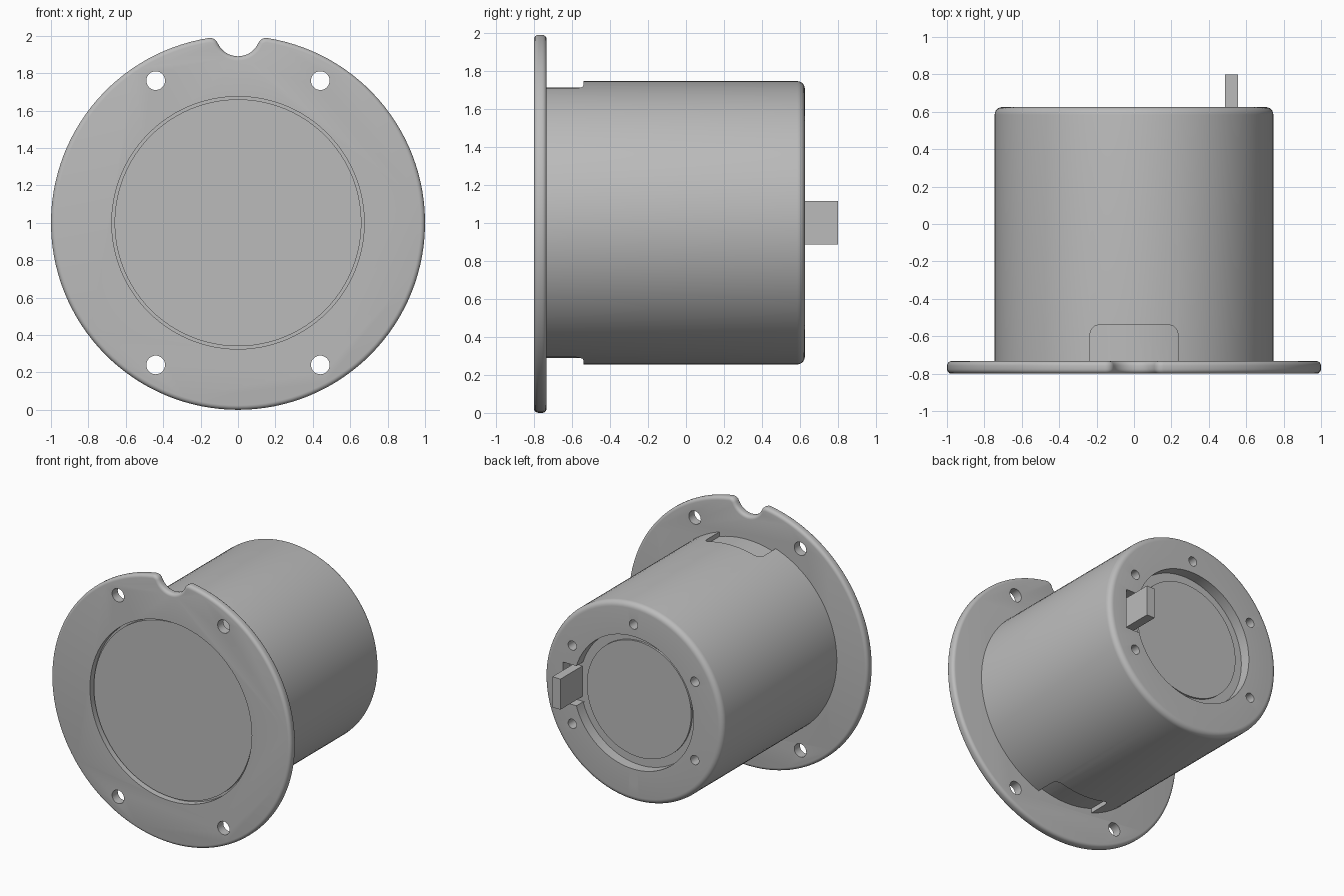
import bpy, bmesh
from math import sin, cos, pi, radians, asin, atan2
from mathutils import Matrix, Vector

old = bpy.data.objects.get("Cube")
if old:
    bpy.data.objects.remove(old, do_unlink=True)

gray = bpy.data.materials.new("plain gray")
gray.use_nodes = True
gray.diffuse_color = (0.5, 0.5, 0.5, 1)
gray.node_tree.nodes["Principled BSDF"].inputs["Base Color"].default_value = (0.5, 0.5, 0.5, 1)

AXIS = Vector((0, 0, 1))  # every part is built round the y axis, then lifted


def make(name, bm):
    bmesh.ops.recalc_face_normals(bm, faces=bm.faces)
    bmesh.ops.translate(bm, verts=bm.verts, vec=AXIS)
    me = bpy.data.meshes.new(name)
    bm.to_mesh(me)
    bm.free()
    me.materials.append(gray)
    ob = bpy.data.objects.new(name, me)
    bpy.context.collection.objects.link(ob)
    return ob


def arc(cx, cy, r, a0, a1, n):
    return [(cx + r * cos(a0 + (a1 - a0) * i / n), cy + r * sin(a0 + (a1 - a0) * i / n))
            for i in range(n + 1)]


def lathe(name, profile, steps=96):
    """Spin (radius, y) points round the y axis; both ends lie on the axis."""
    bm = bmesh.new()
    vs = [bm.verts.new((r, y, 0)) for r, y in profile]
    es = [bm.edges.new(p) for p in zip(vs, vs[1:])]
    bmesh.ops.spin(bm, geom=vs + es, cent=(0, 0, 0), axis=(0, 1, 0),
                   angle=2 * pi, steps=steps, use_merge=True)
    bmesh.ops.remove_doubles(bm, verts=bm.verts, dist=1e-5)
    return make(name, bm)


def rod(name, r, y0, y1, x=0, z=0, steps=32):
    ob = lathe(name, [(0, y0), (r, y0), (r, y1), (0, y1)], steps)
    ob.data.transform(Matrix.Translation((x, 0, z)))
    return ob


def box(name, lo, hi, round_z=0):
    bm = bmesh.new()
    lo, hi = Vector(lo), Vector(hi)
    bmesh.ops.create_cube(bm, size=1, matrix=Matrix.Translation((lo + hi) / 2)
                          @ Matrix.Diagonal((*(hi - lo), 1)))
    if round_z:
        up = [e for e in bm.edges if abs(e.verts[0].co.z - e.verts[1].co.z) > 0.01]
        bmesh.ops.bevel(bm, geom=up, offset=round_z, segments=6, profile=0.5, affect='EDGES')
    return make(name, bm)


def cut(ob, cutters):
    for c in cutters:
        m = ob.modifiers.new("cut", 'BOOLEAN')
        m.operation, m.solver, m.object = 'DIFFERENCE', 'EXACT', c
    bpy.context.view_layer.update()
    deps = bpy.context.evaluated_depsgraph_get()
    me = bpy.data.meshes.new_from_object(ob.evaluated_get(deps))
    ob.modifiers.clear()
    ob.data = me
    for c in cutters:
        bpy.data.objects.remove(c, do_unlink=True)


# Flange outline: round disc with a soft-cornered notch at the top
lip, lx = 0.045, 0.15
lz = ((1 - lip) ** 2 - lx ** 2) ** 0.5
nz, nr = 1.009, 0.119
lean = asin(lx / (1 - lip))
dip = atan2(nz - lz, lx)
outline = arc(0, 0, 1, pi / 2 + lean, 2.5 * pi - lean, 120)
outline += arc(lx, lz, lip, pi / 2 - lean, pi - dip, 8)[1:]
outline += arc(0, nz, nr, -dip, dip - pi, 16)[1:]
outline += arc(-lx, lz, lip, dip, pi / 2 + lean, 8)[1:-1]

bm = bmesh.new()
face = bm.faces.new([bm.verts.new((x, -0.8, z)) for x, z in outline])
ext = bmesh.ops.extrude_face_region(bm, geom=[face])["geom"]
bmesh.ops.translate(bm, verts=[v for v in ext if isinstance(v, bmesh.types.BMVert)],
                    vec=(0, 0.067, 0))
rims = [e for e in bm.edges if abs(e.verts[0].co.y - e.verts[1].co.y) < 1e-4]
bmesh.ops.bevel(bm, geom=rims, offset=0.024, segments=4, profile=0.5, affect='EDGES')
flange = make("flange", bm)

# Flange bore and four mounting holes
cut(flange, [rod("bore", 0.675, -0.9, -0.75, steps=96)]
    + [rod("hole", 0.05, -0.9, -0.6, sx * 0.44, sz * 0.76)
       for sx in (-1, 1) for sz in (-1, 1)])

# Front cover disc, set slightly into the bore
front_disc = rod("front_disc", 0.66, -0.775, -0.74, steps=96)

# Barrel with rounded back edge, back recess and raised centre plate
body = lathe("body", [(0, -0.745), (0.745, -0.745)]
             + arc(0.705, 0.585, 0.04, 0, pi / 2, 6)
             + [(0.5, 0.625), (0.5, 0.545), (0.435, 0.545), (0.435, 0.56), (0, 0.56)])

# Shallow curved pockets at the top and bottom of the barrel
pockets = box("pockets", (-0.235, -0.85, -0.9), (0.235, -0.54, 0.9), 0.05)
cut(pockets, [rod("pocket_floor", 0.712, -1, 0, steps=96)])

# Slot for the tab and six screw holes in the back rim
slot = box("slot", (0.46, 0.54, -0.15), (0.59, 0.7, 0.15))
screws = [rod("screw", 0.035, 0.53, 0.7, 0.59 * cos(a), 0.59 * sin(a), 24)
          for a in (radians(30 + 60 * i) for i in range(6))]
cut(body, [pockets, slot] + screws)

# Back tab
back_tab = box("back_tab", (0.487, 0.5, -0.115), (0.555, 0.8, 0.115))

for ob in (flange, front_disc, body, back_tab):
    ob.data.polygons.foreach_set("use_smooth", [True] * len(ob.data.polygons))
    ob.data.set_sharp_from_angle(angle=radians(30))
    ob.data.update()
